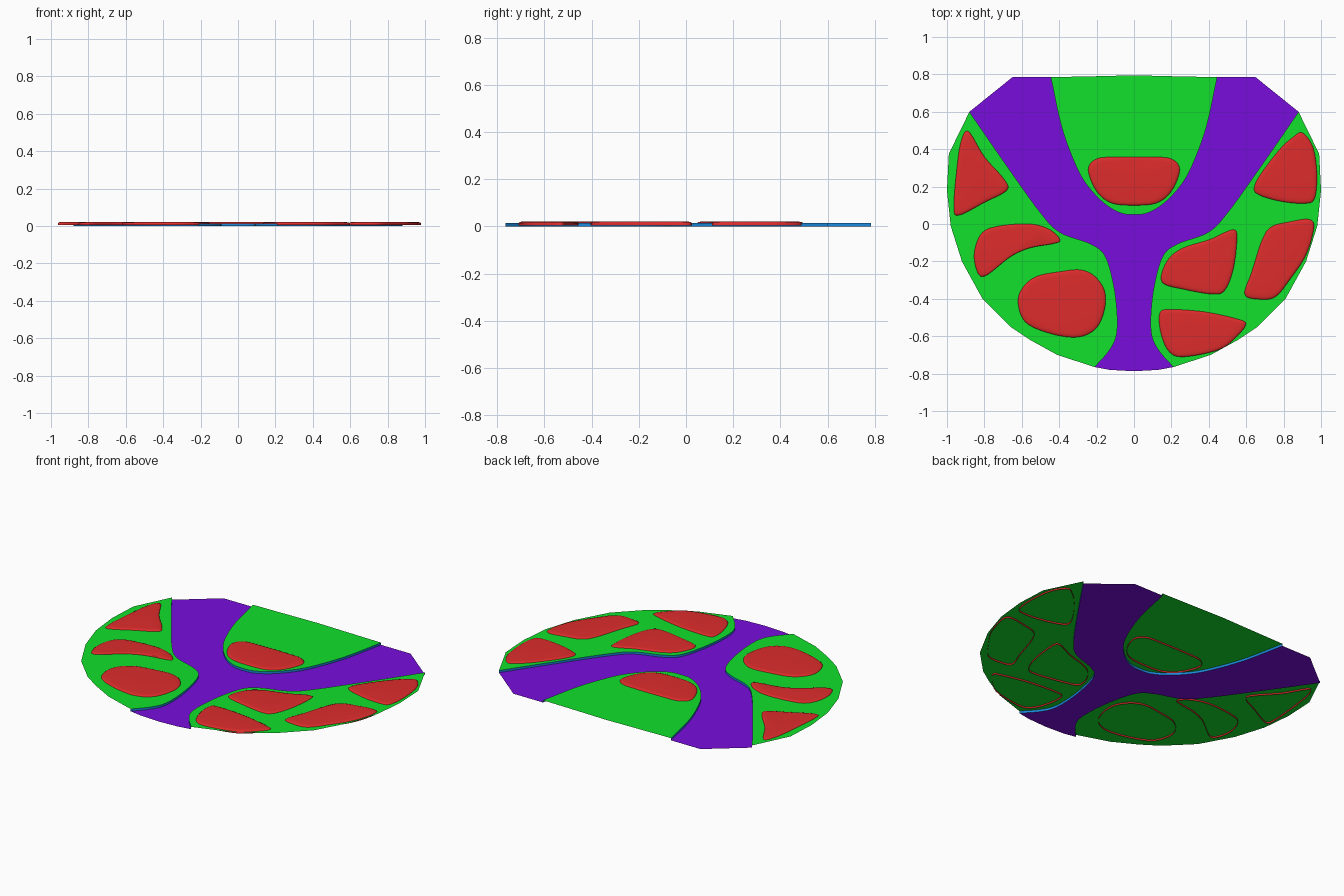
import bpy, bmesh
from mathutils import Vector

if "Cube" in bpy.data.objects:
    bpy.data.objects.remove(bpy.data.objects["Cube"])

GRASS_Z, PATH_Z = 0.014, 0.0


def material(name, rgb):
    m = bpy.data.materials.new(name)
    m.diffuse_color = (*rgb, 1)
    m.use_nodes = True
    m.node_tree.nodes["Principled BSDF"].inputs["Base Color"].default_value = m.diffuse_color
    return m


GREEN = material("grass_green", (0.006, 0.75, 0.025))
PURPLE = material("path_purple", (0.19, 0.004, 0.72))
RED = material("bed_red", (0.73, 0.025, 0.025))
BLUE = material("kerb_blue", (0.012, 0.25, 0.72))


def curve(pts, closed=False, steps=6):
    """Catmull-Rom curve through 2D points."""
    p = [Vector(q) for q in pts]
    n = len(p)
    out = []
    for i in range(n if closed else n - 1):
        if closed:
            a, b, c, d = (p[(i + k) % n] for k in (-1, 0, 1, 2))
        else:
            b, c = p[i], p[i + 1]
            a = p[i - 1] if i else b * 2 - c
            d = p[i + 2] if i + 2 < n else c * 2 - b
        for s in range(steps):
            t = s / steps
            out.append(0.5 * (2 * b + (c - a) * t + (2 * a - 5 * b + 4 * c - d) * t * t
                              + (3 * b - a - 3 * c + d) * t ** 3))
    if not closed:
        out.append(p[-1])
    return [(v.x, v.y) for v in out]


def flip(pts):
    return [(-x, y) for x, y in pts]


def make(name, bm, mat):
    me = bpy.data.meshes.new(name)
    bm.to_mesh(me)
    bm.free()
    me.materials.append(mat)
    ob = bpy.data.objects.new(name, me)
    bpy.context.collection.objects.link(ob)
    return ob


def sheet(name, pts, z, mat):
    bm = bmesh.new()
    f = bm.faces.new([bm.verts.new((x, y, z)) for x, y in pts])
    f.normal_update()
    if f.normal.z < 0:
        f.normal_flip()
    bmesh.ops.triangulate(bm, faces=[f])
    return make(name, bm, mat)


def kerb(name, pts):
    bm = bmesh.new()
    lo = [bm.verts.new((x, y, PATH_Z)) for x, y in pts]
    hi = [bm.verts.new((x, y, GRASS_Z)) for x, y in pts]
    for i in range(len(pts) - 1):
        bm.faces.new((lo[i], lo[i + 1], hi[i + 1], hi[i]))
    ob = make(name, bm, BLUE)
    ob.data.shade_smooth()


def bed(name, pts):
    """Low rounded mound, open underneath."""
    pts = curve(pts, closed=True)
    n = len(pts)
    if sum(pts[i - 1][0] * pts[i][1] - pts[i][0] * pts[i - 1][1] for i in range(n)) < 0:
        pts.reverse()
    cx, cy = (sum(p[k] for p in pts) / n for k in (0, 1))
    bm = bmesh.new()
    rings = [[bm.verts.new((cx + (x - cx) * s, cy + (y - cy) * s, z)) for x, y in pts]
             for s, z in ((1, 0.004), (1, 0.014), (0.975, 0.018), (0.92, 0.0205), (0.82, 0.0215))]
    for a, b in zip(rings, rings[1:]):
        for i in range(n):
            j = (i + 1) % n
            bm.faces.new((a[i], a[j], b[j], b[i]))
    bm.faces.new(rings[-1])
    make(name, bm, RED).data.shade_smooth()


# Outlines: faceted rim (left half) and the smooth edges of the forked path
rim = [(-.88, .6), (-.99, .375), (-1, .18), (-.98, -.01), (-.92, -.2), (-.81, -.4),
       (-.66, -.55), (-.555, -.62), (-.41, -.7), (-.21, -.765)]
outer = curve([(-.88, .6), (-.69, .325), (-.5, .06), (-.395, -.045), (-.235, -.105),
               (-.155, -.17), (-.11, -.32), (-.09, -.48), (-.095, -.6), (-.135, -.68),
               (-.21, -.765)])
half = [(-.445, .785), (-.39, .53), (-.325, .345), (-.26, .22), (-.165, .115), (-.075, .06)]
inner = curve(half + [(0, .05)] + flip(half)[::-1])

# Grass areas
side = rim + outer[-2:0:-1]
sheet("grass_left", side, GRASS_Z, GREEN)
sheet("grass_right", flip(side), GRASS_Z, GREEN)
sheet("grass_centre", inner + [(.2, .79), (0, .795), (-.2, .79)], GRASS_Z, GREEN)

# Sunken forked path
sheet("path", outer + [(-.13, -.78), (0, -.787), (.13, -.78)] + flip(outer)[::-1]
      + [(.65, .785)] + inner[::-1] + [(-.65, .785)], PATH_Z, PURPLE)

# Kerbs between path and grass
kerb("kerb_left", outer)
kerb("kerb_right", flip(outer)[::-1])
kerb("kerb_centre", inner[::-1])

# Raised beds
bed("bed_centre", [(-.245, .29), (-.2, .348), (-.1, .358), (.1, .358), (.2, .348), (.245, .29),
                   (.2, .175), (.12, .112), (0, .1), (-.12, .112), (-.2, .175)])
bed("bed_left_back", [(-.885, .495), (-.8, .36), (-.695, .24), (-.68, .18), (-.8, .115),
                      (-.935, .047), (-.963, .09), (-.948, .29), (-.925, .44)])
bed("bed_left_middle", [(-.395, -.085), (-.45, -.03), (-.555, 0), (-.715, -.01), (-.81, -.045),
                        (-.852, -.14), (-.845, -.235), (-.8, -.28), (-.66, -.175),
                        (-.555, -.128), (-.43, -.105)])
bed("bed_left_front", [(-.29, -.245), (-.215, -.275), (-.16, -.35), (-.155, -.445), (-.2, -.555),
                       (-.3, -.605), (-.45, -.585), (-.58, -.525), (-.62, -.42), (-.595, -.34),
                       (-.52, -.28), (-.395, -.255)])
bed("bed_right_back", [(.9, .488), (.957, .41), (.978, .265), (.965, .135), (.91, .11),
                       (.78, .122), (.66, .16), (.645, .205), (.69, .285), (.78, .4), (.845, .46)])
bed("bed_right_middle", [(.935, .025), (.962, -.02), (.92, -.165), (.835, -.295), (.755, -.39),
                         (.665, -.402), (.592, -.375), (.63, -.255), (.685, -.085), (.735, -.015),
                         (.835, .012)])
bed("bed_right_inner", [(.53, -.03), (.55, -.085), (.53, -.245), (.485, -.355), (.42, -.375),
                        (.27, -.35), (.16, -.32), (.148, -.265), (.19, -.18), (.27, -.125),
                        (.405, -.083)])
bed("bed_right_front", [(.137, -.48), (.19, -.457), (.38, -.47), (.56, -.51), (.598, -.535),
                        (.56, -.59), (.46, -.67), (.27, -.71), (.19, -.685), (.145, -.59)])
